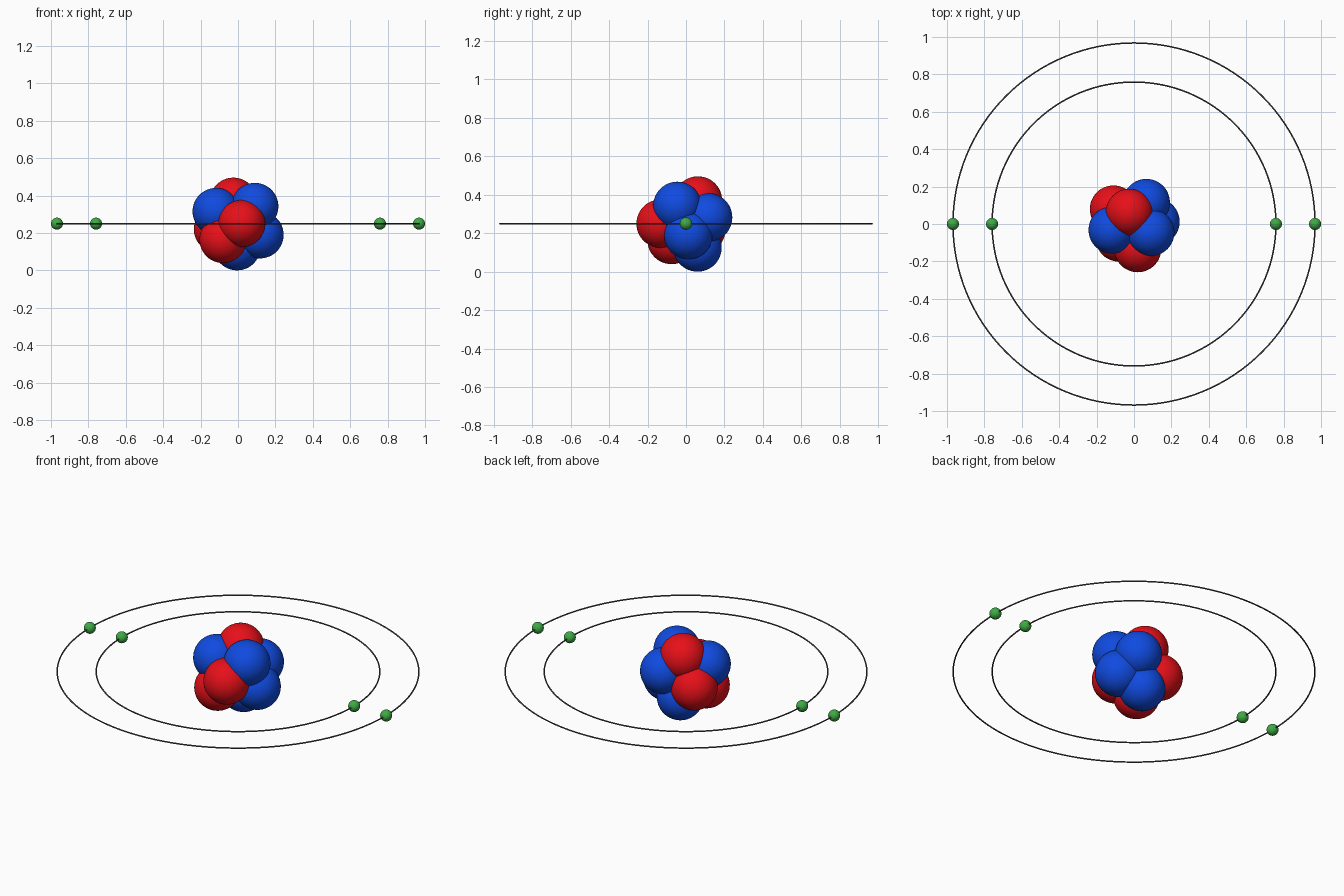
import bpy
from math import pi

if "Cube" in bpy.data.objects:
    bpy.data.objects.remove(bpy.data.objects["Cube"])

CENTRE_Z = 0.25


def material(name, rgb):
    m = bpy.data.materials.new(name)
    m.diffuse_color = (*rgb, 1)
    m.use_nodes = True
    m.node_tree.nodes["Principled BSDF"].inputs["Base Color"].default_value = m.diffuse_color
    return m


RED = material("red", (0.8, 0.005, 0.01))
BLUE = material("blue", (0.005, 0.07, 0.75))
GREEN = material("green", (0.05, 0.4, 0.06))
DARK = material("dark_grey", (0.08, 0.08, 0.08))


def finish(name, mat):
    ob = bpy.context.object
    ob.name = name
    ob.data.materials.append(mat)
    bpy.ops.object.shade_smooth()


def ball(name, centre, radius, mat):
    bpy.ops.mesh.primitive_uv_sphere_add(segments=48, ring_count=24,
                                         radius=radius, location=centre)
    finish(name, mat)


# Nucleus: four protons and five neutrons packed together
protons = [(0.02, -0.132, 0.25), (-0.08, -0.075, 0.165),
           (-0.025, 0.062, 0.37), (-0.11, 0.08, 0.22)]
neutrons = [(-0.117, -0.032, 0.315), (0.09, -0.045, 0.342),
            (0.118, 0.012, 0.19), (-0.005, 0.06, 0.126),
            (0.066, 0.115, 0.282)]
for i, p in enumerate(protons):
    ball(f"proton_{i + 1}", p, 0.126, RED)
for i, p in enumerate(neutrons):
    ball(f"neutron_{i + 1}", p, 0.126, BLUE)

# Two flat orbits, each with a pair of opposite electrons
for shell, radius in (("inner", 0.759), ("outer", 0.968)):
    bpy.ops.mesh.primitive_torus_add(major_radius=radius, minor_radius=0.004,
                                     major_segments=128, minor_segments=10,
                                     location=(0, 0, CENTRE_Z))
    finish(f"{shell}_orbit", DARK)
    for side, sign in (("left", -1), ("right", 1)):
        ball(f"{shell}_electron_{side}", (sign * radius, 0, CENTRE_Z), 0.032, GREEN)
